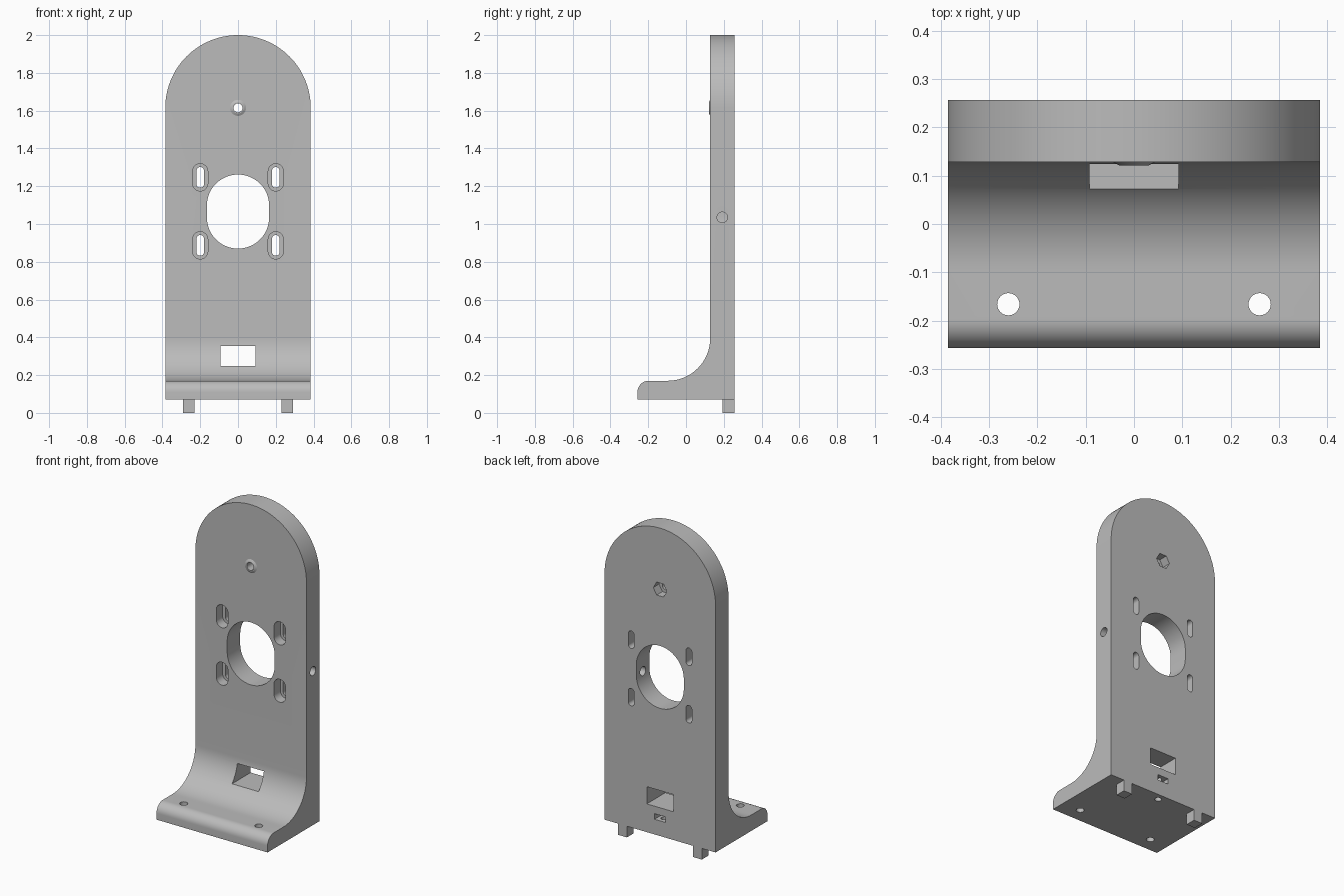
import bpy, bmesh
from math import sin, cos, pi, radians

cube = bpy.data.objects.get("Cube")
if cube:
    bpy.data.objects.remove(cube, do_unlink=True)

grey = bpy.data.materials.new("light grey plastic")
grey.use_nodes = True
COLOUR = (0.5, 0.5, 0.5, 1)
grey.diffuse_color = COLOUR
grey.node_tree.nodes["Principled BSDF"].inputs["Base Color"].default_value = COLOUR

HALF_W, BACK, FACE = 0.385, 0.257, 0.128   # plate half width, back and front y
BOTTOM, DECK, PIVOT = 0.07, 0.17, 1.615    # underside, foot top, arch centre


def arc(cx, cy, r, start, end, n=24):
    return [(cx + r * cos(radians(start + (end - start) * i / n)),
             cy + r * sin(radians(start + (end - start) * i / n))) for i in range(n + 1)]


def circle(cx, cy, r, n=32):
    return arc(cx, cy, r, 0, 360 - 360 / n, n - 1)


def slot(cx, cz, r, half):
    """Upright slot with round ends."""
    return arc(cx, cz + half - r, r, 0, 180) + arc(cx, cz - half + r, r, 180, 360)


def box(x0, x1, y0, y1):
    return [(x0, y0), (x1, y0), (x1, y1), (x0, y1)]


def prism(name, points, axis, lo, hi, top_scale=1.0, centre=(0, 0)):
    """Extrude a 2D outline along an axis, optionally tapering its far end."""
    def place(a, b, c):
        return {"x": (c, a, b), "y": (a, c, b), "z": (a, b, c)}[axis]
    bm = bmesh.new()
    near = [bm.verts.new(place(a, b, lo)) for a, b in points]
    u, v = centre
    far = [bm.verts.new(place(u + (a - u) * top_scale, v + (b - v) * top_scale, hi))
           for a, b in points]
    bm.faces.new(near)
    bm.faces.new(far)
    n = len(points)
    for i in range(n):
        j = (i + 1) % n
        bm.faces.new((near[i], near[j], far[j], far[i]))
    bmesh.ops.recalc_face_normals(bm, faces=bm.faces)
    mesh = bpy.data.meshes.new(name)
    bm.to_mesh(mesh)
    bm.free()
    mesh.materials.append(grey)
    obj = bpy.data.objects.new(name, mesh)
    bpy.context.collection.objects.link(obj)
    return obj


def combine(target, tool, operation="DIFFERENCE"):
    """Apply a boolean and remove the tool object."""
    mod = target.modifiers.new("boolean", "BOOLEAN")
    mod.operation, mod.solver, mod.object = operation, "EXACT", tool
    bpy.context.view_layer.objects.active = target
    bpy.ops.object.modifier_apply(modifier=mod.name)
    bpy.data.objects.remove(tool, do_unlink=True)


# Bracket: L-shaped side profile trimmed by the arched front outline
FILLET, NOSE = 0.225, 0.06
side = ([(BACK, BOTTOM), (BACK, 2.1), (FACE, 2.1)]
        + arc(FACE - FILLET, DECK + FILLET, FILLET, 0, -90)
        + arc(-BACK + NOSE, DECK - NOSE, NOSE, 90, 180, 12)
        + [(-BACK, BOTTOM)])
bracket = prism("bracket", side, "x", -0.5, 0.5)
outline = [(-HALF_W, -0.1), (HALF_W, -0.1)] + arc(0, PIVOT, HALF_W, 0, 180, 64)
combine(bracket, prism("arch_trim", outline, "y", -0.5, 0.5), "INTERSECT")

# Raised tapered collar around the upper screw hole
collar = prism("collar", circle(0, PIVOT, 0.05), "y", FACE + 0.004, FACE - 0.007,
               0.6, (0, PIVOT))
combine(bracket, collar, "UNION")

cutters = [
    # Upper screw hole and hexagonal nut pocket behind it
    (circle(0, PIVOT, 0.024), "y", 0, 0.4),
    (circle(0, PIVOT, 0.047, 6), "y", 0.2, 0.4),
    # Large central opening
    (slot(0, 1.066, 0.165, 0.196), "y", 0, 0.4),
    # Set screw hole from the left edge into the opening
    (circle(0.192, 1.035, 0.028), "x", 0.1, 0.5),
    # Cable window
    (box(-0.092, 0.092, 0.247, 0.355), "y", -0.2, 0.4),
    # Nut trap in the back and its screw hole from below
    (box(-0.038, 0.038, 0.165, 0.2), "y", 0.17, 0.4),
    (circle(0, 0.213, 0.02), "z", 0, 0.22),
]
for sx in (-1, 1):
    # Foot mounting holes
    cutters.append((circle(sx * 0.26, -0.166, 0.023), "z", 0, 0.3))
    for z in (0.887, 1.247):
        # Mounting slots, recessed from the front
        cutters.append((slot(sx * 0.2, z, 0.02, 0.055), "y", 0, 0.4))
        cutters.append((slot(sx * 0.2, z, 0.04, 0.072), "y", 0, 0.19))
for points, axis, lo, hi in cutters:
    combine(bracket, prism("cutter", points, axis, lo, hi))

# Locating pegs under the back edge
for label, sx in (("left", 1), ("right", -1)):
    prism(label + "_peg", box(sx * 0.26 - 0.03, sx * 0.26 + 0.03, 0.192, BACK),
          "z", 0, BOTTOM)

# Smooth the curved walls while keeping the edges sharp
bpy.ops.object.select_all(action="DESELECT")
bracket.select_set(True)
bpy.context.view_layer.objects.active = bracket
bpy.ops.object.shade_smooth_by_angle(angle=radians(25))
